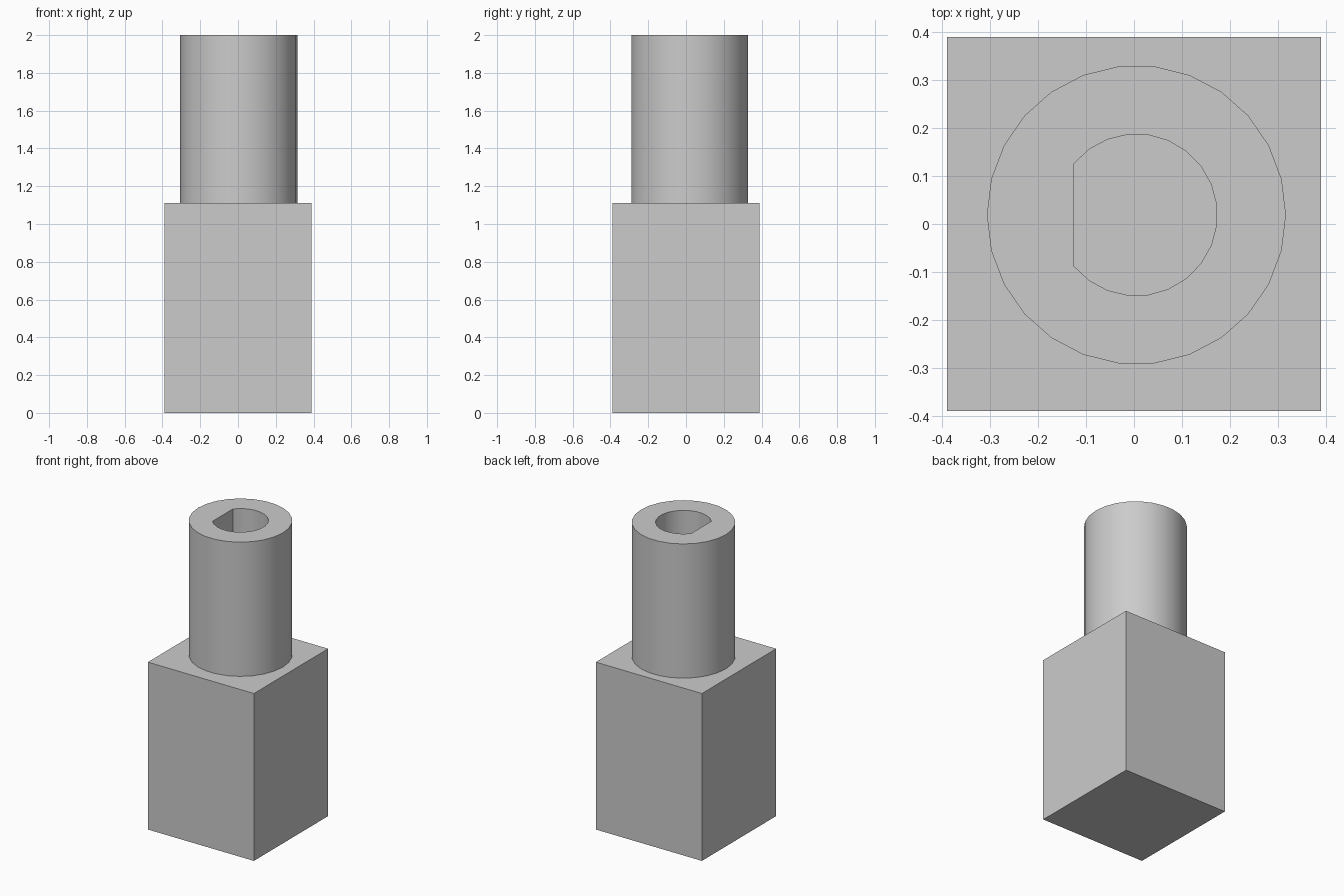
import bpy, bmesh
from math import cos, sin, radians, tau

cube = bpy.data.objects.get("Cube")
if cube:
    bpy.data.objects.remove(cube, do_unlink=True)

HALF, SHOULDER, TOP = 0.389, 1.11, 2.0     # block half width, block top, post top
CX, CY = 0.005, 0.019                      # post axis
POST_R, BORE_R = 0.311, 0.168

grey = bpy.data.materials.new("plain grey")
grey.use_nodes = True
grey.diffuse_color = (0.6, 0.6, 0.6, 1)
grey.node_tree.nodes["Principled BSDF"].inputs["Base Color"].default_value = grey.diffuse_color


def add_object(name, bm):
    bmesh.ops.recalc_face_normals(bm, faces=bm.faces)
    mesh = bpy.data.meshes.new(name)
    bm.to_mesh(mesh)
    bm.free()
    mesh.materials.append(grey)
    obj = bpy.data.objects.new(name, mesh)
    bpy.context.collection.objects.link(obj)
    return obj


def ring(bm, radius, angles, z):
    return [bm.verts.new((CX + radius * cos(a), CY + radius * sin(a), z)) for a in angles]


def wall(bm, radius, angles):
    """Vertical wall between the post top and the shoulder; returns its top edges."""
    upper, lower = ring(bm, radius, angles, TOP), ring(bm, radius, angles, SHOULDER)
    n = len(angles)
    for i in range(n):
        j = (i + 1) % n
        bm.faces.new((lower[i], lower[j], upper[j], upper[i]))
    return [bm.edges.get((upper[i], upper[(i + 1) % n])) for i in range(n)]


# Square block
bm = bmesh.new()
bmesh.ops.create_cube(bm, size=1)
for v in bm.verts:
    v.co = (v.co.x * 2 * HALF, v.co.y * 2 * HALF, (v.co.z + 0.5) * SHOULDER)
add_object("square_block", bm)

# Round post with a D-shaped bore, flat side towards -x
bm = bmesh.new()
outer = [tau * i / 26 for i in range(26)]
arc = radians(281.6)
bore = [-arc / 2 + arc * i / 19 for i in range(20)]
rim = wall(bm, POST_R, outer) + wall(bm, BORE_R, bore)
bmesh.ops.triangle_fill(bm, edges=rim, use_beauty=True, normal=(0, 0, 1))
post = add_object("bored_post", bm)

bpy.ops.object.select_all(action="DESELECT")
post.select_set(True)
bpy.context.view_layer.objects.active = post
bpy.ops.object.shade_smooth_by_angle(angle=radians(30))
